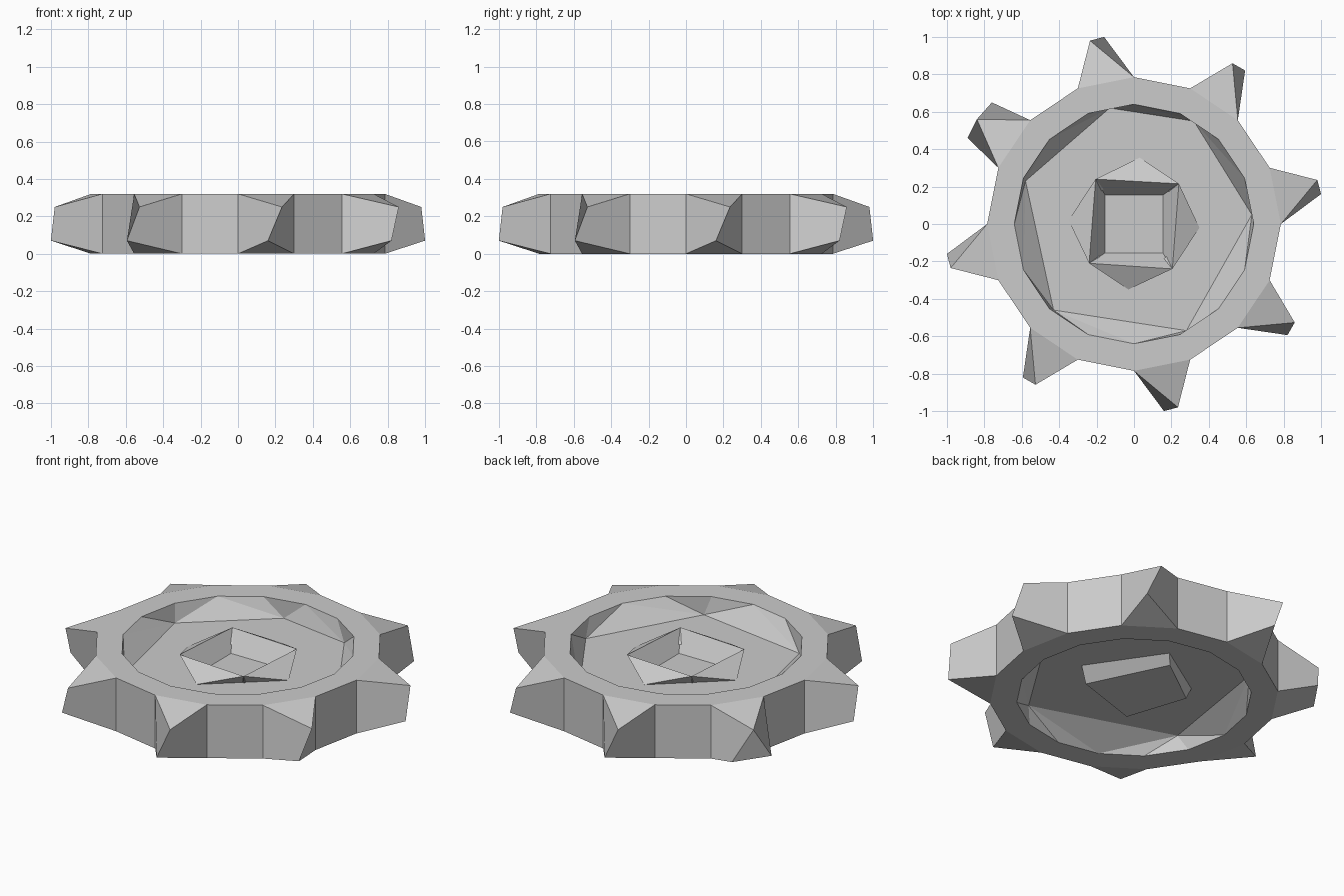
import bpy, bmesh
from math import cos, sin, tau, radians, atan2, pi

if "Cube" in bpy.data.objects:
    bpy.data.objects.remove(bpy.data.objects["Cube"])

bm = bmesh.new()
H = 0.32          # rim thickness
N = 16            # rim sides


def polar(r, deg, z):
    return (r * cos(radians(deg)), r * sin(radians(deg)), z)


def loop(points, z):
    """Vertices of a flat loop, counter-clockwise."""
    return [bm.verts.new((x, y, z)) for x, y in points]


def ring(r, z):
    return [bm.verts.new(polar(r, 360 / N * i, z)) for i in range(N)]


def angle_gap(a, p):
    d = atan2(a.y, a.x) - atan2(p.y, p.x)
    return abs((d + pi) % tau - pi)


def quads(a, b):
    n = len(a)
    for i in range(n):
        j = (i + 1) % n
        bm.faces.new((a[i], a[j], b[j], b[i]))


def stitch(many, few):
    """Join a loop to a coarser one with triangles, matched by angle."""
    n, m = len(many), len(few)
    near = []
    for i in range(n):
        mid = (many[i].co + many[(i + 1) % n].co) / 2
        near.append(min(range(m), key=lambda k: angle_gap(mid, few[k].co)))
    for i in range(n):
        j = (i + 1) % n
        bm.faces.new((many[i], many[j], few[near[i]]))
        k = near[i]
        while k != near[j]:
            bm.faces.new((many[j], few[(k + 1) % m], few[k]))
            k = (k + 1) % m


# rim: flat top and bottom bands
out_t, out_b = ring(0.785, H), ring(0.785, 0)
in_t, in_b = ring(0.64, H), ring(0.64, 0)
quads(out_t, in_t)
quads(out_b, in_b)

# outer wall with a twisted tooth on every second side
for i in range(N):
    j = (i + 1) % N
    p, q, pb, qb = out_t[i], out_t[j], out_b[i], out_b[j]
    if i % 2:
        bm.faces.new((p, q, qb, pb))
        continue
    if i == 6:    # the one blunt tooth
        a, b0, b1 = (bm.verts.new(c) for c in
                     ((-0.84, 0.56, 0.25), (-0.76, 0.65, 0.07), (-0.89, 0.46, 0.07)))
        bm.faces.new((a, b0, b1))
        bm.faces.new((pb, qb, b1, b0))
    else:
        a = bm.verts.new(polar(1.008, 22.5 * i + 13.5, 0.25))
        b0 = b1 = bm.verts.new(polar(1.013, 22.5 * i + 9.1, 0.07))
        bm.faces.new((pb, qb, b0))
    bm.faces.new((p, q, a))
    bm.faces.new((p, a, b0, pb))
    bm.faces.new((q, qb, b1, a))

# recessed web, coarse polygons above and below
web_t = loop([(0.63, 0.05), (0.32, 0.55), (-0.13, 0.62), (-0.58, 0.23),
              (-0.43, -0.46), (0.28, -0.57)], 0.21)
web_b = loop([(0.63, 0.0), (0.2, 0.6), (-0.44, 0.45), (-0.56, -0.3),
              (0.27, -0.57)], 0.1)
stitch(in_t, web_t)
stitch(in_b, web_b)

# upper hub: twisted square collar with a sloped socket
base = loop([(0.35, -0.02), (0.03, 0.355), (-0.35, 0.02), (-0.03, -0.35)], 0.21)
top = loop([(0.24, 0.215), (-0.205, 0.24), (-0.24, -0.21), (0.205, -0.24)], 0.28)
floor = loop([(0.155, 0.155), (-0.155, 0.155), (-0.155, -0.155), (0.155, -0.155)], 0.17)
stitch(web_t, base)
for i in range(4):
    j = (i + 1) % 4
    bm.faces.new((base[i], base[j], top[i]))
    bm.faces.new((base[j], top[j], top[i]))
quads(top, floor)
bm.faces.new(floor)

# lower hub: shallow boss
boss_base = loop([(0.33, -0.05), (0.05, 0.36), (-0.29, 0.14), (-0.15, -0.27)], 0.1)
boss_tip = loop([(0.25, -0.11), (0.03, 0.34), (-0.27, 0.12), (-0.15, -0.24)], 0.04)
stitch(web_b, boss_base)
quads(boss_base, boss_tip)
bm.faces.new(boss_tip)

bmesh.ops.recalc_face_normals(bm, faces=bm.faces[:])
mesh = bpy.data.meshes.new("gear_wheel")
bm.to_mesh(mesh)
bm.free()
bpy.context.collection.objects.link(bpy.data.objects.new("gear_wheel", mesh))
